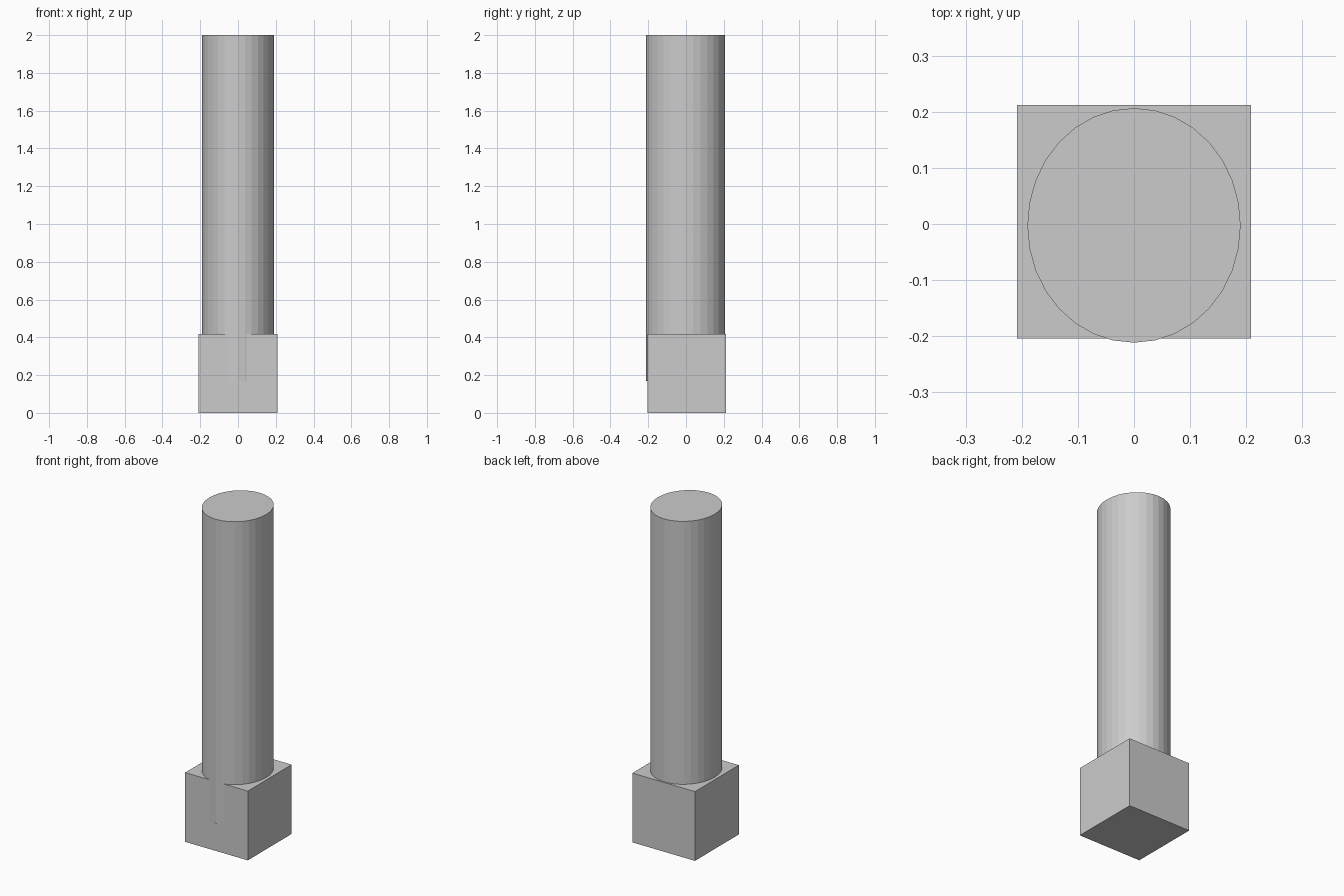
import bpy

if "Cube" in bpy.data.objects:
    bpy.data.objects.remove(bpy.data.objects["Cube"])

# One plain grey for the whole model
grey = bpy.data.materials.new("light grey")
grey.diffuse_color = (0.6, 0.6, 0.6, 1)
grey.use_nodes = True
grey.node_tree.nodes["Principled BSDF"].inputs["Base Color"].default_value = grey.diffuse_color


def finish(name, scale):
    obj = bpy.context.object
    obj.name = name
    obj.scale = scale
    bpy.ops.object.transform_apply(location=False, rotation=False, scale=True)
    obj.data.materials.append(grey)


# Square base block
bpy.ops.mesh.primitive_cube_add(size=1, location=(0, 0.004, 0.2085))
finish("base_block", (0.417, 0.417, 0.417))

# Faceted oval column, sunk into the block and just breaking its front face
BOTTOM, TOP = 0.17, 2.0
bpy.ops.mesh.primitive_cylinder_add(vertices=32, radius=1, depth=1,
                                    location=(0, -0.0025, (BOTTOM + TOP) / 2))
finish("column", (0.19, 0.209, TOP - BOTTOM))
